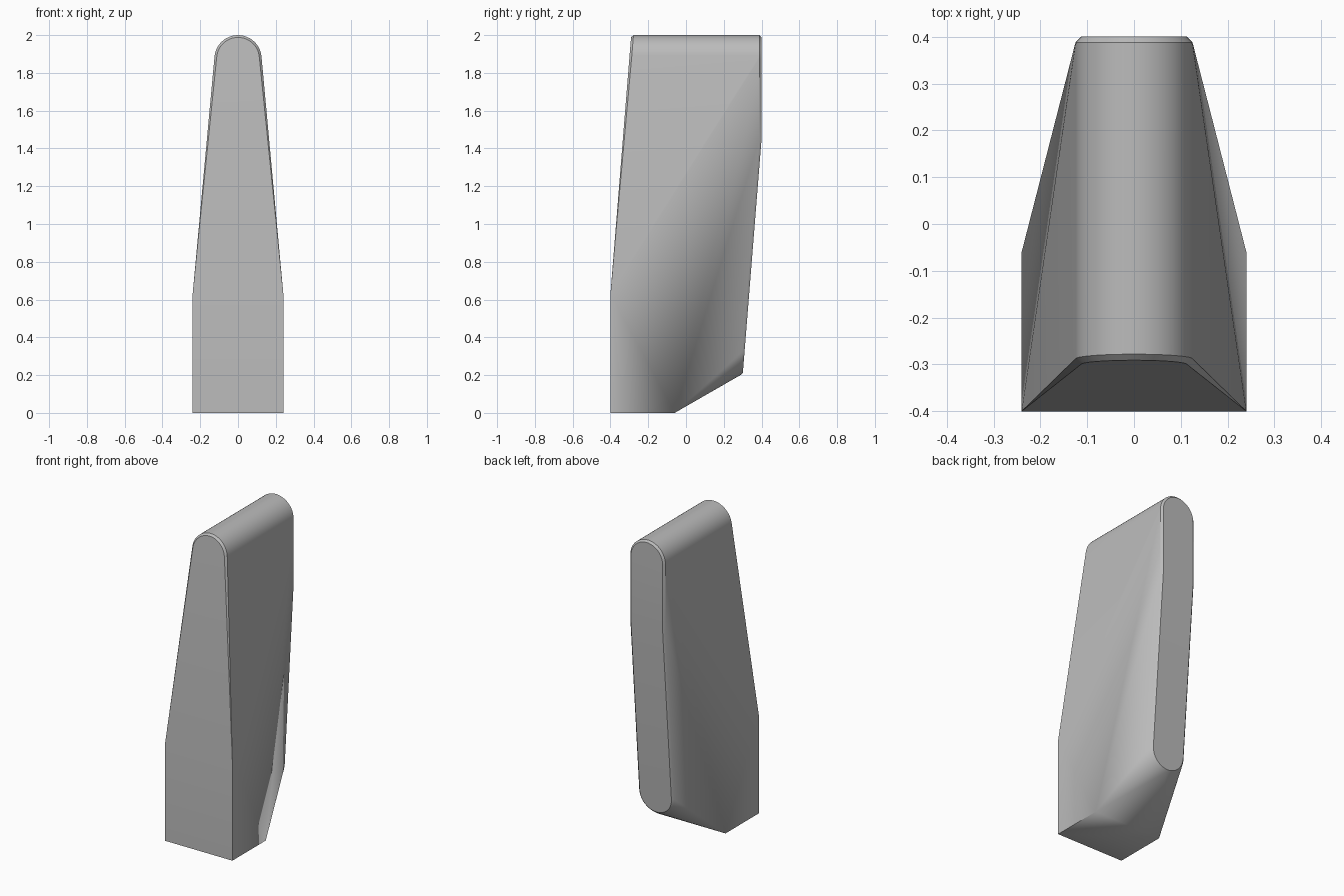
import bpy
import bmesh
from math import sin, cos, pi, radians

cube = bpy.data.objects.get("Cube")
if cube:
    bpy.data.objects.remove(cube)

BASE_HALF = 0.24      # half width of the foot
RADIUS = 0.125        # rounding of the top and the lower back
RIM = 0.012           # narrow chamfer around both end faces
TOP_C, LOW_C = 2 - RADIUS, 0.2 + RADIUS
STEPS = 24


def front_y(z):
    return -0.4 + max(0, z - 0.65) * 0.11 / 1.35


def back_y(z):
    return 0.4 - max(0, 1.45 - z) * 0.1 / 1.25


def arc(center, radius, start):
    """Half circle as (x, z) points."""
    for i in range(STEPS + 1):
        a = start + pi * i / STEPS
        yield radius * cos(a), center + radius * sin(a)


points = []
# Foot and straight lower front
for side in (-1, 1):
    x = side * BASE_HALF
    points += [(x, -0.4, 0), (x, -0.06, 0), (x, -0.4, 0.63)]

# Rounded ends, each with an outer outline and a slightly smaller end face
for inset in (0, RIM):
    r = RADIUS - inset
    depth = RIM - inset
    for x, z in arc(TOP_C, r, 0):
        points += [(x, front_y(z) + depth, z), (x, back_y(z) - depth, z)]
    for x, z in arc(LOW_C, r, pi):
        points.append((x, back_y(z) - depth, z))
    for side in (-1, 1):
        points.append((side * r, back_y(1.45) - depth, 1.45))

# Skin the outlines into one closed tapered body
bm = bmesh.new()
for p in points:
    bm.verts.new(p)
hull = bmesh.ops.convex_hull(bm, input=bm.verts[:])
loose = [v for v in bm.verts if not v.link_faces]
bmesh.ops.delete(bm, geom=loose, context='VERTS')
bmesh.ops.dissolve_limit(bm, angle_limit=radians(0.3),
                         verts=bm.verts[:], edges=bm.edges[:])
bmesh.ops.recalc_face_normals(bm, faces=bm.faces[:])

mesh = bpy.data.meshes.new("tapered_body")
bm.to_mesh(mesh)
bm.free()
body = bpy.data.objects.new("tapered_body", mesh)
bpy.context.collection.objects.link(body)

# Plain grey finish
grey = bpy.data.materials.new("plain_grey")
grey.use_nodes = True
colour = (0.5, 0.5, 0.5, 1)
grey.diffuse_color = colour
grey.node_tree.nodes["Principled BSDF"].inputs["Base Color"].default_value = colour
mesh.materials.append(grey)

bpy.ops.object.select_all(action='DESELECT')
body.select_set(True)
bpy.context.view_layer.objects.active = body
bpy.ops.object.shade_smooth_by_angle(angle=radians(30))
